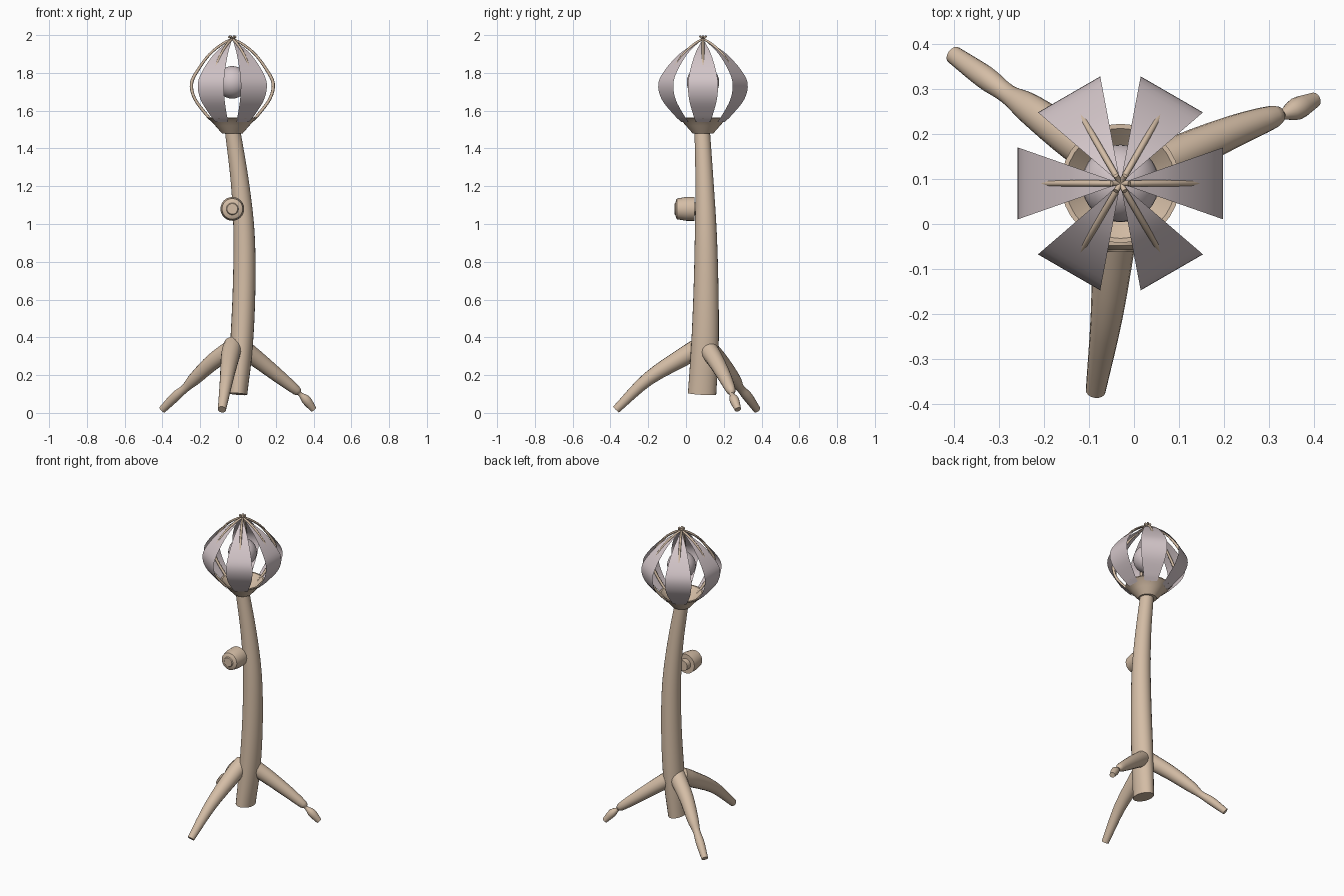
import bpy
import bmesh
import math
from mathutils import Vector, Matrix

cube = bpy.data.objects.get("Cube")
if cube:
    bpy.data.objects.remove(cube)


def material(name, color):
    m = bpy.data.materials.new(name)
    m.use_nodes = True
    m.diffuse_color = color
    m.node_tree.nodes["Principled BSDF"].inputs["Base Color"].default_value = color
    return m


bark = material("tan bark", (0.66, 0.51, 0.38, 1))
blossom = material("pale mauve", (0.65, 0.56, 0.58, 1))
HEAD = Vector((-0.03, 0.09, 0))


def finish(name, bm, mat, angle=40, recalc=True):
    if recalc:
        bmesh.ops.recalc_face_normals(bm, faces=bm.faces)
    mesh = bpy.data.meshes.new(name)
    bm.to_mesh(mesh)
    bm.free()
    mesh.materials.append(mat)
    obj = bpy.data.objects.new(name, mesh)
    bpy.context.collection.objects.link(obj)
    bpy.ops.object.select_all(action="DESELECT")
    obj.select_set(True)
    bpy.context.view_layer.objects.active = obj
    bpy.ops.object.shade_smooth_by_angle(angle=math.radians(angle))
    return obj


def spline(points, steps):
    """Catmull-Rom interpolation of tuples of any length."""
    pts = [Vector(p) for p in points]
    pts = [2 * pts[0] - pts[1]] + pts + [2 * pts[-1] - pts[-2]]
    out = []
    for a, b, c, d in zip(pts, pts[1:], pts[2:], pts[3:]):
        for i in range(steps):
            t = i / steps
            out.append(b + (c - a) * (t / 2) + (2 * a - 5 * b + 4 * c - d) * (t * t / 2)
                       + (3 * b - a - 3 * c + d) * (t ** 3 / 2))
    return out + [pts[-2]]


def tube(name, points, mat, ref=(0, 0, 1), steps=4, sides=16, angle=40):
    """Loft through (x, y, z, radius[, second radius]) points."""
    rows = spline(points, steps) if steps > 1 else [Vector(p) for p in points]
    centres = [Vector(r[:3]) for r in rows]
    bm = bmesh.new()
    rings = []
    for i, row in enumerate(rows):
        tangent = (centres[min(i + 1, len(rows) - 1)] - centres[max(i - 1, 0)]).normalized()
        side = Vector(ref).cross(tangent).normalized()
        other = tangent.cross(side)
        turns = [math.tau * k / sides for k in range(sides)]
        rings.append([bm.verts.new(centres[i] + side * row[3] * math.cos(a)
                                   + other * row[-1] * math.sin(a)) for a in turns])
    for low, high in zip(rings, rings[1:]):
        for k in range(sides):
            n = (k + 1) % sides
            bm.faces.new((low[k], low[n], high[n], high[k]))
    bm.faces.new(rings[0])
    bm.faces.new(rings[-1])
    return finish(name, bm, mat, angle)


# Bent trunk, slightly oval at the foot
tube("trunk", [(-0.003, 0.085, 0.1, 0.052, 0.075), (0.018, 0.1, 0.35, 0.06, 0.073),
               (0.032, 0.106, 0.65, 0.06, 0.066), (0.032, 0.105, 0.95, 0.056, 0.058),
               (0.01, 0.098, 1.22, 0.048, 0.048), (-0.028, 0.086, 1.49, 0.041, 0.041)],
     bark, ref=(0, 1, 0), sides=24)

# Three root legs
tube("front_leg", [(-0.025, 0.09, 0.36, 0.05), (-0.04, 0, 0.305, 0.05),
                   (-0.06, -0.2, 0.18, 0.036), (-0.085, -0.37, 0.018, 0.022)], bark)
tube("right_leg", [(0, 0.1, 0.36, 0.052), (-0.127, 0.18, 0.275, 0.044),
                   (-0.23, 0.255, 0.18, 0.034), (-0.28, 0.288, 0.13, 0.022),
                   (-0.33, 0.325, 0.088, 0.026), (-0.4, 0.375, 0.018, 0.02)], bark)
tube("left_leg", [(0, 0.1, 0.36, 0.052), (0.1, 0.152, 0.285, 0.045),
                  (0.22, 0.205, 0.19, 0.036), (0.31, 0.238, 0.118, 0.025),
                  (0.328, 0.242, 0.1, 0.011), (0.36, 0.255, 0.07, 0.025),
                  (0.4, 0.275, 0.018, 0.017)], bark, steps=3)

# Side bud
tube("bud", [(-0.03, 0.08, 1.08, 0.035), (-0.03, 0.045, 1.08, 0.035),
             (-0.03, 0.045, 1.08, 0.063), (-0.03, 0, 1.08, 0.063),
             (-0.03, -0.048, 1.08, 0.055), (-0.03, -0.053, 1.08, 0.046),
             (-0.03, -0.056, 1.08, 0.032), (-0.03, -0.062, 1.08, 0.028)],
     bark, steps=1, sides=24)

# Open bowl under the blossom
bm = bmesh.new()
outline = [(0, 1.48), (0.055, 1.48), (0.09, 1.52), (0.112, 1.545), (0.132, 1.56),
           (0.132, 1.565), (0.122, 1.565), (0.085, 1.53), (0.05, 1.5), (0, 1.5)]
verts = [bm.verts.new((r, 0, z)) for r, z in outline]
edges = [bm.edges.new(pair) for pair in zip(verts, verts[1:])]
bmesh.ops.spin(bm, geom=verts + edges, cent=(0, 0, 0), axis=(0, 0, 1),
               angle=math.tau, steps=32, use_merge=True)
bmesh.ops.remove_doubles(bm, verts=bm.verts, dist=0.0005)
finish("bowl", bm, bark).location = HEAD

# Round heart
bm = bmesh.new()
bmesh.ops.create_uvsphere(bm, u_segments=32, v_segments=16, radius=0.086)
finish("heart", bm, blossom).location = HEAD + Vector((0, 0, 1.75))

# Six petals, each backed by a rib that crosses over at the crown
petal_curve = [(0.012, 1.972), (0.05, 1.95), (0.12, 1.9), (0.19, 1.82), (0.227, 1.745),
               (0.21, 1.66), (0.145, 1.575), (0.11, 1.54)]
rib_curve = [(-0.02, 0, 1.994, 0.006), (0, 0, 1.98, 0.006), (0.05, 0, 1.955, 0.007),
             (0.12, 0, 1.899, 0.007), (0.181, 0, 1.817, 0.008), (0.216, 0, 1.745, 0.009),
             (0.2, 0, 1.665, 0.008), (0.138, 0, 1.58, 0.008), (0.1, 0, 1.54, 0.006)]
for k in range(6):
    place = Matrix.Translation(HEAD) @ Matrix.Rotation(k * math.pi / 3, 4, "Z")
    bm = bmesh.new()
    rows = [[bm.verts.new((r, s * 0.35 * r, z)) for s in (-1, 1)]
            for r, z in spline(petal_curve, 4)]
    for a, b in zip(rows, rows[1:]):
        bm.faces.new((a[1], a[0], b[0], b[1]))
    finish(f"petal_{k + 1}", bm, blossom, recalc=False).matrix_world = place
    rib = tube(f"rib_{k + 1}", rib_curve, bark, ref=(0, 1, 0), sides=8, angle=60)
    rib.matrix_world = place
